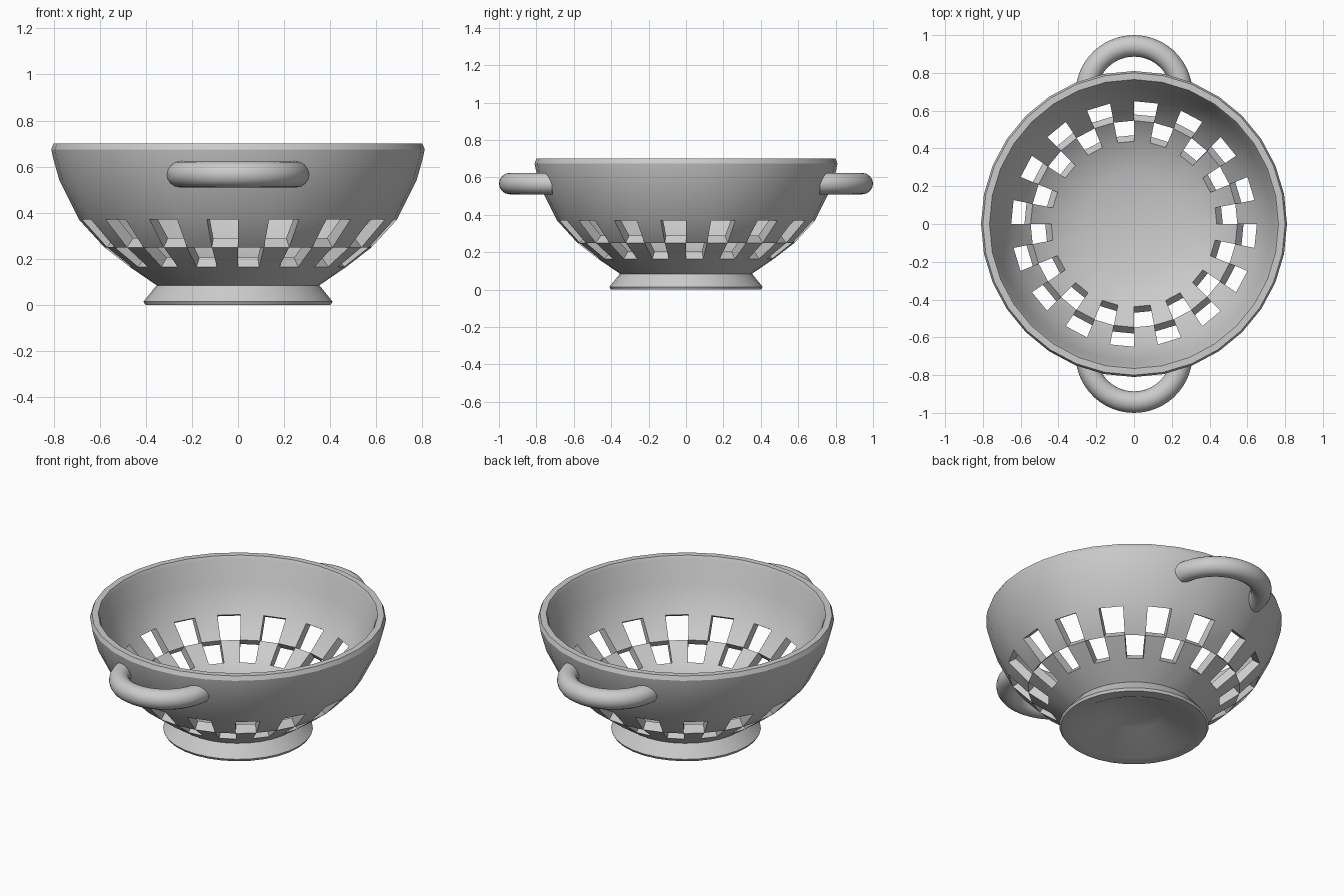
import bpy, bmesh
from math import sin, cos, pi, radians

if "Cube" in bpy.data.objects:
    bpy.data.objects.remove(bpy.data.objects["Cube"])

N = 32  # sides of the bowl

# Closed profile (radius, height): underside, foot, outer wall, rim, inner wall, floor
PROFILE = [(0.16, 0.09), (0.34, 0.0), (0.402, 0.0), (0.41, 0.015), (0.353, 0.085),
           (0.47, 0.165), (0.58, 0.25), (0.69, 0.37), (0.775, 0.54), (0.803, 0.64),
           (0.81, 0.675), (0.80, 0.70), (0.765, 0.70), (0.755, 0.68), (0.728, 0.55),
           (0.65, 0.395), (0.547, 0.29), (0.438, 0.205), (0.27, 0.145)]
# Hole rows: (outer ring below, outer ring above, inner above, inner below, parity)
ROWS = [(5, 6, 16, 17, 0), (6, 7, 15, 16, 1)]


def finish(name, bm):
    bmesh.ops.recalc_face_normals(bm, faces=bm.faces)
    mesh = bpy.data.meshes.new(name)
    bm.to_mesh(mesh)
    bm.free()
    obj = bpy.data.objects.new(name, mesh)
    bpy.context.collection.objects.link(obj)
    bpy.ops.object.select_all(action='DESELECT')
    obj.select_set(True)
    bpy.context.view_layer.objects.active = obj
    bpy.ops.object.shade_smooth_by_angle(angle=radians(30))
    return obj


# Bowl with foot and two staggered rows of square holes
bm = bmesh.new()
rings = [[bm.verts.new((r * cos(2 * pi * k / N), r * sin(2 * pi * k / N), z))
          for k in range(N)] for r, z in PROFILE]
open_strips = {}
for a, b, c, d, parity in ROWS:
    open_strips[a] = parity
    open_strips[c] = parity
for i in range(len(rings) - 1):
    for k in range(N):
        if i in open_strips and k % 2 == open_strips[i]:
            continue
        m = (k + 1) % N
        bm.faces.new((rings[i][k], rings[i][m], rings[i + 1][m], rings[i + 1][k]))
bm.faces.new(rings[0][::-1])
bm.faces.new(rings[-1])
# Walls of the holes through the thickness
for a, b, c, d, parity in ROWS:
    for k in range(parity, N, 2):
        m = (k + 1) % N
        outer = [rings[a][k], rings[a][m], rings[b][m], rings[b][k]]
        inner = [rings[d][k], rings[d][m], rings[c][m], rings[c][k]]
        for j in range(4):
            n = (j + 1) % 4
            # reversed winding so the wall faces into the hole
            bm.faces.new((outer[n], outer[j], inner[j], inner[n]))
mesh = bpy.data.meshes.new("bowl")
bm.to_mesh(mesh)
bm.free()
bowl = bpy.data.objects.new("bowl", mesh)
bpy.context.collection.objects.link(bowl)
bpy.context.view_layer.objects.active = bowl
bowl.select_set(True)
bpy.ops.object.shade_smooth_by_angle(angle=radians(30))


# Handles: half rings of round tube, front and back
def handle(name, side):
    R, r, cy, cz, steps, sides = 0.253, 0.057, 0.69, 0.567, 24, 16
    bm = bmesh.new()
    loops = []
    for i in range(steps + 1):
        t = radians(5 + 170 * i / steps)
        loops.append([bm.verts.new(((R + r * cos(p)) * cos(t),
                                    side * (cy + (R + r * cos(p)) * sin(t)),
                                    cz + r * sin(p)))
                      for p in (2 * pi * s / sides for s in range(sides))])
    for a, b in zip(loops, loops[1:]):
        for s in range(sides):
            n = (s + 1) % sides
            bm.faces.new((a[s], a[n], b[n], b[s]))
    bm.faces.new(loops[0])
    bm.faces.new(loops[-1])
    finish(name, bm)


handle("front_handle", -1)
handle("back_handle", 1)
